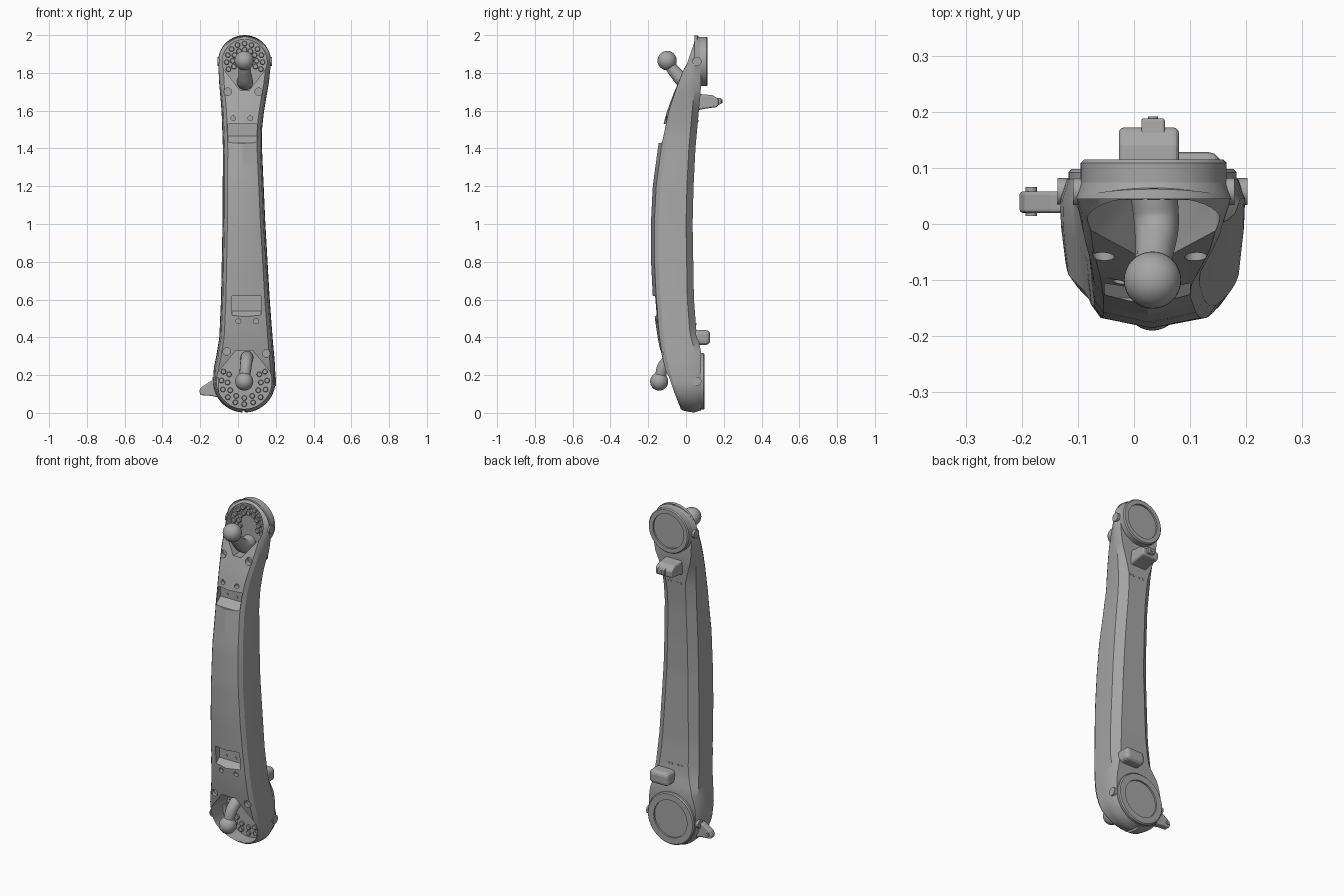
import bpy
import bmesh
from math import sin, cos, pi, radians
from mathutils import Vector

cube = bpy.data.objects.get("Cube")
if cube:
    bpy.data.objects.remove(cube, do_unlink=True)

grey = bpy.data.materials.new("plain grey")
grey.use_nodes = True
grey.diffuse_color = (0.38, 0.38, 0.38, 1)
grey.node_tree.nodes["Principled BSDF"].inputs["Base Color"].default_value = (0.38, 0.38, 0.38, 1)


def activate(ob):
    bpy.ops.object.select_all(action='DESELECT')
    ob.select_set(True)
    bpy.context.view_layer.objects.active = ob


def smooth(ob, angle=32):
    activate(ob)
    bpy.ops.object.shade_smooth_by_angle(angle=radians(angle))


def apply_all(ob):
    activate(ob)
    for m in list(ob.modifiers):
        bpy.ops.object.modifier_apply(modifier=m.name)


def loft(name, rings):
    """Closed skin through equal rings of points, capped at both ends."""
    bm = bmesh.new()
    vs = [[bm.verts.new(p) for p in ring] for ring in rings]
    n = len(vs[0])
    for a, b in zip(vs, vs[1:]):
        for i in range(n):
            bm.faces.new((a[i], a[(i + 1) % n], b[(i + 1) % n], b[i]))
    bm.faces.new(vs[0])
    bm.faces.new(vs[-1])
    bmesh.ops.recalc_face_normals(bm, faces=bm.faces)
    me = bpy.data.meshes.new(name)
    bm.to_mesh(me)
    bm.free()
    me.materials.append(grey)
    ob = bpy.data.objects.new(name, me)
    bpy.context.collection.objects.link(ob)
    return ob


def prism(name, pts, axis, a, b, bevel=0):
    place = (lambda p, d: (d, *p)) if axis == 'X' else (lambda p, d: (p[0], d, p[1]))
    ob = loft(name, [[place(p, d) for p in pts] for d in (a, b)])
    if bevel:
        m = ob.modifiers.new("rounding", 'BEVEL')
        m.width, m.segments = bevel, 3
        apply_all(ob)
    return ob


def lathe(name, c, axis, profile, n=24):
    """Turned part; profile is (radius, distance along axis)."""
    c = Vector(c)

    def point(r, d, t):
        u, v = r * cos(t), r * sin(t)
        return c + Vector((d, u, v) if axis == 'X' else (u, d, v))
    ob = loft(name, [[point(r, d, 2 * pi * i / n) for i in range(n)] for r, d in profile])
    smooth(ob)
    return ob


def lerp(table, z):
    for (z0, v0), (z1, v1) in zip(table, table[1:]):
        if z <= z1:
            return v0 + (v1 - v0) * max(0, z - z0) / (z1 - z0)
    return table[-1][1]


# Outline tables: height, value
FRONT = [(0, -.04), (.1, -.075), (.2, -.105), (.3, -.13), (.4, -.15), (.5, -.165), (.6, -.175),
         (.8, -.185), (1, -.186), (1.2, -.176), (1.43, -.145), (1.6, -.1), (1.7, -.062), (1.86, 0), (2, .04)]
BACK = [(0, .08), (.33, .08), (.42, .056), (.6, .042), (1, .035), (1.2, .04), (1.4, .05),
        (1.6, .068), (1.7, .078), (2, .08)]
LEFT = [(.167, -.132), (.24, -.128), (.3, -.115), (.4, -.099), (.6, -.09), (1, -.082), (1.4, -.08),
        (1.6, -.087), (1.75, -.1), (1.86, -.105)]
RIGHT = [(.167, .198), (.24, .197), (.3, .192), (.4, .183), (.6, .168), (1, .145), (1.4, .127),
         (1.5, .127), (1.6, .138), (1.75, .164), (1.86, .175)]
CROWN = [(.3, .004), (.55, .018), (1.45, .018), (1.7, .004)]
CHAMFER = [(.3, .012), (.45, .045), (1.55, .045), (1.7, .012)]
LOW, HIGH = (.033, .167, .165), (.035, 1.86, .14)     # end circles: x, z, radius


def section(z, xl, xr, s, k):
    """Cross-section ring; s and k are the sine and cosine of the outline normal."""
    fy, by, crown = lerp(FRONT, z), lerp(BACK, z), lerp(CROWN, z)
    y1 = fy + crown
    cx, w = (xl + xr) / 2, (xr - xl) / 2
    steps = [(.026, y1), (.01, y1 + .022), (.002, (y1 + by) / 2), (0, by - .035),
             (lerp(CHAMFER, z), by)]
    right = [(cx + w - i * k, y, z - i * s) for i, y in steps]
    left = [(cx - w + i * k, y, z - i * s) for i, y in reversed(steps)]
    return [(cx, fy, z - .026 * s)] + right + left


# Arm body: two round ends joined by a bowed shaft
rings = []
for step in range(-14, 0):
    a = radians(step * 6.2)
    x, z, r = LOW
    rings.append(section(z + r * sin(a), x - r * cos(a), x + r * cos(a), sin(a), cos(a)))
N = 44
for i in range(N + 1):
    z = LOW[1] + (HIGH[1] - LOW[1]) * i / N
    rings.append(section(z, lerp(LEFT, z), lerp(RIGHT, z), 0, 1))
for step in range(1, 15):
    a = radians(step * 6.2)
    x, z, r = HIGH
    rings.append(section(z + r * sin(a), x - r * cos(a), x + r * cos(a), sin(a), cos(a)))
body = loft("arm_body", rings)

# Cutters: teardrop wells, slots and screw holes
FLOOR = .055
cutters = []


def well(c, r, flip, tip, tip_half):
    x, z, _ = c
    pts = [(x + r * cos(radians(t)), z + flip * r * sin(radians(t))) for t in range(-20, 201, 10)]
    pts += [(x - tip_half, z - flip * tip), (x + tip_half, z - flip * tip)]
    cutters.append(prism("well_cutter", pts, 'Y', -.5, FLOOR))


well(HIGH, .118, 1, .152, .025)
well(LOW, .146, -1, .163, .045)

SLOTS = [(-.053, .1, 1.43, 1.53), (-.033, .123, .505, .62)]
for x0, x1, z0, z1 in SLOTS:
    fy = lerp(FRONT, (z0 + z1) / 2)
    pts = [(-.4, z0), (fy, z0), (fy + .045, z0 + .035), (fy + .045, z1), (-.4, z1)]
    cutters.append(prism("slot_cutter", pts, 'X', x0, x1))

HOLES = [(-.025, 1.56, .013), (.065, 1.56, .013), (.002, .485, .013), (.095, .485, .013),
         (-.055, 1.7, .02), (.11, 1.7, .02), (-.06, .325, .02), (.15, .315, .02)]
for x, z, r in HOLES:
    fy = lerp(FRONT, z)
    cutters.append(lathe("hole_cutter", (x, fy, z), 'Y', [(r, -.1), (r, .028)], 20))

for cutter in cutters:
    cutter.hide_render = True
    m = body.modifiers.new("cut", 'BOOLEAN')
    m.operation, m.solver, m.object = 'DIFFERENCE', 'EXACT', cutter
apply_all(body)
for cutter in cutters:
    bpy.data.objects.remove(cutter, do_unlink=True)
smooth(body, 25)

# Small screws in the slots
for x0, x1, z0, z1 in SLOTS:
    fy = lerp(FRONT, (z0 + z1) / 2) + .045
    for t in (.3, .7):
        lathe("slot_screw", (x0 + (x1 - x0) * t, fy, z0 + .058), 'Y', [(.007, .004), (.007, -.004)], 12)

# Button studs on the well floors
for (x, z, _), flip, rows in ((HIGH, 1, (.095, .063)), (LOW, -1, (.121, .088))):
    for k, radius in enumerate(rows):
        count = 11 - 2 * k
        for i in range(count):
            t = radians(-25 + 230 * i / (count - 1))
            p = (x + radius * cos(t), FLOOR, z + flip * radius * sin(t))
            lathe("well_stud", p, 'Y', [(.014, .004), (.014, -.009), (.011, -.012)], 16)

# Raised mounting rings with sunken discs on the back
for name, (x, z, _), r, ri, y in (("upper_back_ring", HIGH, .13, .1, .115), ("lower_back_ring", LOW, .15, .108, .098)):
    lathe(name, (x, 0, z), 'Y', [(r, .07), (r, y - .006), (r - .006, y), (ri, y), (ri, y - .01)], 56)


# Curved levers with ball knobs
def lever(name, pts, radii, ball_r):
    cu = bpy.data.curves.new(name, 'CURVE')
    cu.dimensions, cu.bevel_depth, cu.bevel_resolution = '3D', 1, 5
    cu.use_fill_caps = True
    sp = cu.splines.new('BEZIER')
    sp.bezier_points.add(len(pts) - 1)
    for b, p, r in zip(sp.bezier_points, pts, radii):
        b.co, b.radius = p, r
        b.handle_left_type = b.handle_right_type = 'AUTO'
    cu.materials.append(grey)
    ob = bpy.data.objects.new(name, cu)
    bpy.context.collection.objects.link(ob)
    activate(ob)
    bpy.ops.object.convert(target='MESH')
    smooth(bpy.context.object, 50)
    bpy.ops.mesh.primitive_uv_sphere_add(segments=32, ring_count=18, radius=ball_r, location=pts[-1])
    ball = bpy.context.object
    ball.name = name + "_knob"
    ball.data.materials.append(grey)
    smooth(ball, 50)


lever("upper_lever", [(.035, .06, 1.752), (.04, 0, 1.752), (.036, -.055, 1.8), (.033, -.1, 1.865)],
      [.042, .04, .034, .028], .051)
lever("lower_lever", [(.045, .06, .285), (.048, -.05, .292), (.043, -.11, .26), (.033, -.142, .166)],
      [.034, .034, .032, .028], .048)

# Back brackets
prism("upper_bracket", [(.05, 1.6), (.1, 1.61), (.17, 1.62), (.173, 1.662), (.14, 1.682), (.05, 1.69)],
      'X', -.027, .08, .01)
prism("upper_bracket_nub", [(.15, 1.63), (.188, 1.635), (.188, 1.665), (.15, 1.67)], 'X', .013, .055, .004)
lathe("upper_bracket_pin", (.034, .18, 1.65), 'Y', [(.009, 0), (.009, .012)], 14)
prism("lower_bracket", [(.04, .36), (.128, .36), (.128, .438), (.04, .438)], 'X', .03, .155, .022)

# Small pegs on the back of the shaft
for z in (1.545, .47):
    for x in (-.01, .015, .055, .075):
        lathe("back_peg", (x, lerp(BACK, z), z), 'Y', [(.006, -.006), (.006, .004)], 10)

# Side bosses at both ends
for x, z, r in (HIGH, LOW):
    for side in (-1, 1):
        lathe("side_boss", (x + side * r, .058, z), 'X', [(.024, -.02 * side), (.024, .004 * side)])

# Hinge tab beside the lower end
prism("side_tab", [(-.1, .08), (-.14, .09), (-.198, .094), (-.205, .115), (-.195, .135), (-.15, .165), (-.1, .19)],
      'Y', .02, .058, .006)
lathe("side_tab_pin", (-.183, .04, .116), 'Y', [(.01, -.026), (.01, .026)], 14)
